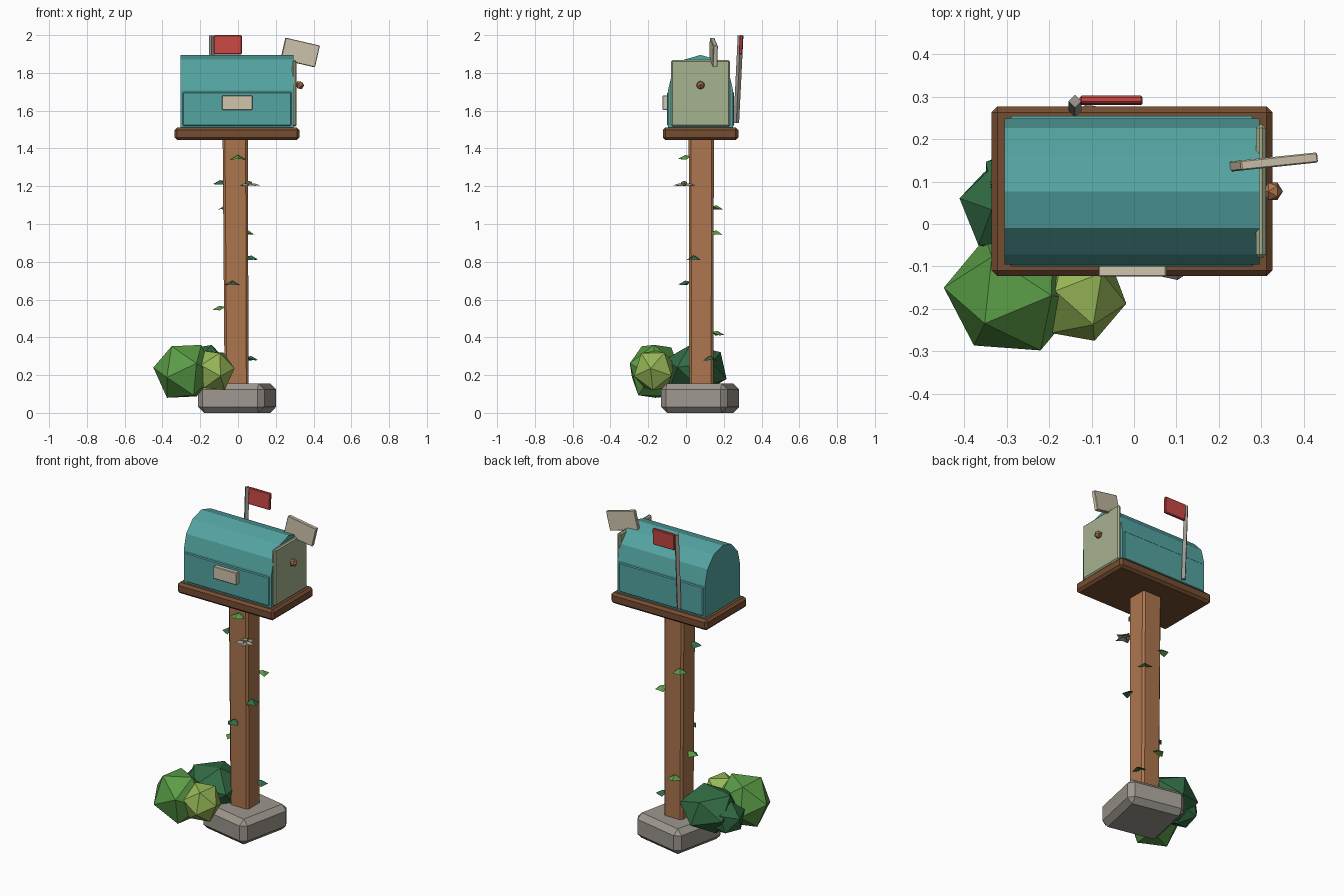
import bpy, bmesh, math
from mathutils import Vector, Matrix, Euler

if "Cube" in bpy.data.objects:
    bpy.data.objects.remove(bpy.data.objects["Cube"])


def material(name, r, g, b):
    lin = lambda c: (c / 255 / 12.92) if c < 10 else ((c / 255 + 0.055) / 1.055) ** 2.4
    m = bpy.data.materials.new(name)
    m.diffuse_color = (lin(r), lin(g), lin(b), 1)
    m.use_nodes = True
    m.node_tree.nodes["Principled BSDF"].inputs["Base Color"].default_value = m.diffuse_color
    return m


TEAL = material("teal", 84, 165, 162)
RED = material("red", 200, 72, 67)
CREAM = material("cream", 208, 197, 173)
MINT = material("mint", 166, 178, 143)
WOOD = material("wood", 172, 118, 78)
BROWN = material("dark_brown", 118, 77, 50)
STONE = material("stone_grey", 158, 151, 143)
GREEN = material("leaf_green", 90, 156, 70)
LIME = material("light_green", 150, 182, 86)
DARK = material("dark_green", 50, 108, 68)


def finish(name, bm, mat, matrix=Matrix()):
    bmesh.ops.recalc_face_normals(bm, faces=bm.faces)
    me = bpy.data.meshes.new(name)
    bm.to_mesh(me)
    bm.free()
    me.materials.append(mat)
    ob = bpy.data.objects.new(name, me)
    ob.matrix_world = matrix
    bpy.context.collection.objects.link(ob)
    return ob


def box(name, center, size, mat, bevel=0.0, rot=(0, 0, 0), top=1.0):
    """Chamfered box; top scales the upper end, rot is in degrees."""
    bm = bmesh.new()
    bmesh.ops.create_cube(bm, size=1)
    for v in bm.verts:
        k = top if v.co.z > 0 else 1
        v.co = Vector((v.co.x * size[0] * k, v.co.y * size[1] * k, v.co.z * size[2]))
    if bevel:
        bmesh.ops.bevel(bm, geom=bm.edges[:], offset=bevel, segments=1, affect='EDGES')
    e = Euler([math.radians(a) for a in rot])
    return finish(name, bm, mat, Matrix.Translation(center) @ e.to_matrix().to_4x4())


def ico(name, center, scale, mat, rot=(0, 0, 0)):
    bm = bmesh.new()
    bmesh.ops.create_icosphere(bm, subdivisions=1, radius=1)
    e = Euler([math.radians(a) for a in rot]).to_matrix()
    for v in bm.verts:
        v.co = (e @ v.co) * Vector(scale)
    return finish(name, bm, mat, Matrix.Translation(center))


CX, CY = -0.005, 0.077

# Stone foot, post and shelf
box("stone_foot", (CX, CY - 0.002, 0.078), (0.36, 0.36, 0.156), STONE, 0.032, (0, 0, -12))
box("post", (-0.011, 0.081, 0.79), (0.127, 0.127, 1.34), WOOD, 0.012, (0, -0.3, 0), 1.05)
box("shelf", (CX, CY, 1.478), (0.662, 0.4, 0.066), BROWN, 0.014)

# Barrel-topped box: six-sided arch pushed along x
bm = bmesh.new()
prof = [(CY + 0.172, 1.51)]
prof += [(CY + 0.172 * math.cos(math.pi * i / 6), 1.71 + 0.185 * math.sin(math.pi * i / 6))
         for i in range(7)]
prof += [(CY - 0.172, 1.51)]
face = bm.faces.new([bm.verts.new((-0.305, y, z)) for y, z in prof])
ext = bmesh.ops.extrude_face_region(bm, geom=[face])
bmesh.ops.translate(bm, vec=(0.6, 0, 0),
                    verts=[g for g in ext["geom"] if isinstance(g, bmesh.types.BMVert)])
finish("barrel_roof", bm, TEAL)
box("lower_box", (CX, CY, 1.609), (0.594, 0.354, 0.198), TEAL, 0.014)

# Door, knob and name plate
box("door", (0.299, CY, 1.692), (0.024, 0.314, 0.35), MINT, 0.008)
ico("door_knob", (0.327, CY, 1.735), (0.024,) * 3, WOOD, (0, 90, 0))
box("front_plate", (-0.004, -0.108, 1.642), (0.16, 0.032, 0.076), CREAM, 0.003)

# Letter sticking out of the top of the door
box("letter", (0.329, 0.146, 1.908), (0.187, 0.024, 0.118), CREAM, 0.003, (0, 13, 6))

# Flag and its four-sided leaning pole
a, b = Vector((-0.139, 0.266, 1.535)), Vector((-0.139, 0.289, 1.998))
bm = bmesh.new()
bmesh.ops.create_cone(bm, cap_ends=True, segments=4, radius1=0.015, radius2=0.015,
                      depth=(b - a).length)
lean = Matrix.Rotation(-math.atan2(b.y - a.y, b.z - a.z), 4, 'X')
finish("flag_pole", bm, STONE, Matrix.Translation((a + b) / 2) @ lean)
box("flag", (-0.054, 0.291, 1.949), (0.148, 0.018, 0.101), RED, 0.004, (-2.8, 0, 0))

# Bushes
ico("big_bush", (-0.285, -0.165, 0.22), (0.165, 0.15, 0.168), GREEN, (75, 15, 20))
ico("light_bush", (-0.128, -0.167, 0.225), (0.112, 0.118, 0.122), LIME, (10, 85, 0))
ico("dark_bush", (-0.2, 0.05, 0.23), (0.178, 0.178, 0.14), DARK, (20, 10, 40))
ico("small_dark_bush", (-0.305, 0.04, 0.2), (0.11, 0.115, 0.105), DARK, (50, 30, 10))


# Folded leaf pointing along +x, solid and slightly drooping
def leaf(name, length, width, drop, mat, matrix):
    bm = bmesh.new()
    pts = [(0, 0, 0), (length * 0.45, width / 2, -drop), (length, 0, -drop * 0.8),
           (length * 0.45, -width / 2, -drop), (length * 0.45, 0, drop * 0.35)]
    base, left, tip, right, ridge = [bm.verts.new(p) for p in pts]
    under = bm.verts.new((length * 0.45, 0, drop * 0.35 - 0.006))
    ring = [base, left, tip, right]
    for i in range(4):
        bm.faces.new((ring[i], ring[(i + 1) % 4], ridge))
        bm.faces.new((ring[(i + 1) % 4], ring[i], under))
    return finish(name, bm, mat, matrix)


# Leaves spiralling up the post
for i in range(9):
    ang = math.radians(30 + 76 * i)
    reach = 0.062 / max(abs(math.cos(ang)), abs(math.sin(ang))) - 0.008
    pos = (-0.012 + reach * math.cos(ang), 0.081 + reach * math.sin(ang), 0.295 + 0.133 * i)
    leaf(f"post_leaf_{i + 1}", 0.07, 0.085, 0.018, DARK if i in (0, 3, 4, 7) else GREEN,
         Matrix.Translation(pos) @ Matrix.Rotation(ang, 4, 'Z'))

# Small flower on the post
for i in range(5):
    leaf(f"flower_petal_{i + 1}", 0.062, 0.04, 0.01, STONE,
         Matrix.Translation((0.058, -0.01, 1.212)) @ Matrix.Rotation(math.tau * i / 5, 4, 'Z'))
ico("flower_centre", (0.058, -0.01, 1.217), (0.018, 0.018, 0.012), LIME)
